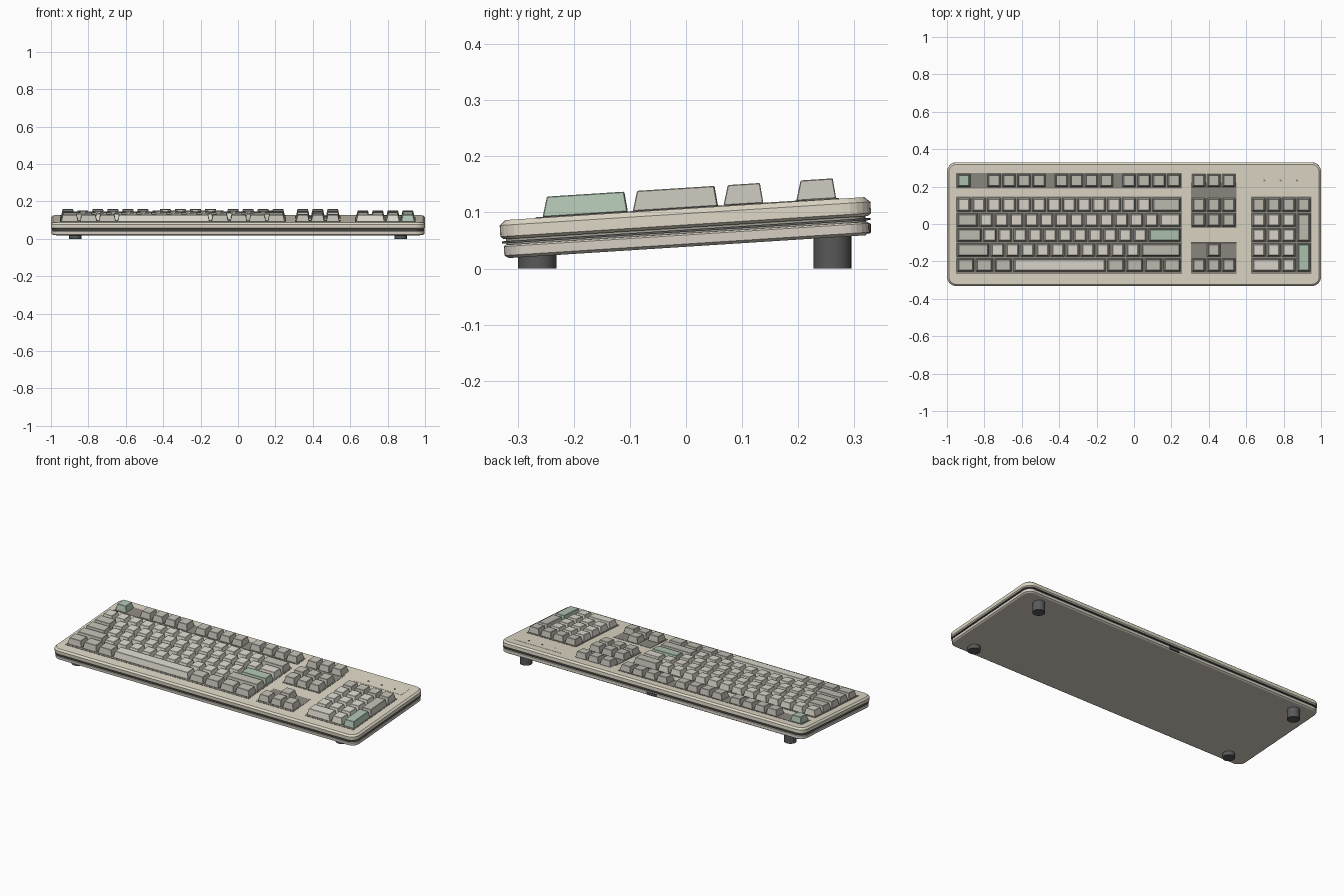
import bpy, bmesh
from math import radians, sin, cos, pi
from mathutils import Matrix, Vector

if "Cube" in bpy.data.objects:
    bpy.data.objects.remove(bpy.data.objects["Cube"])

U = 0.0803                      # key pitch
TOP = 0.107                     # deck height at the middle
PIVOT = Vector((0, 0, 0.07))
TILT = Matrix.Translation(PIVOT) @ Matrix.Rotation(radians(3.65), 4, 'X') @ Matrix.Translation(-PIVOT)


def material(name, rgb):
    m = bpy.data.materials.new(name)
    m.diffuse_color = (*rgb, 1)
    m.use_nodes = True
    m.node_tree.nodes["Principled BSDF"].inputs["Base Color"].default_value = m.diffuse_color
    return m


CASE = material("case_beige", (0.74, 0.69, 0.57))
BASE = material("base_taupe", (0.67, 0.62, 0.54))
SEAM = material("seam_brown", (0.36, 0.34, 0.29))
DARK = material("well_dark", (0.27, 0.25, 0.22))
BLACK = material("rubber_black", (0.10, 0.10, 0.10))
LIGHT = material("key_light", (0.73, 0.70, 0.62))
GREY = material("key_grey", (0.54, 0.52, 0.46))
GREEN = material("key_green", (0.43, 0.55, 0.44))


def finish(name, bm, mat, tilt=True, bevel=0):
    bmesh.ops.recalc_face_normals(bm, faces=bm.faces)
    me = bpy.data.meshes.new(name)
    bm.to_mesh(me)
    bm.free()
    me.materials.append(mat)
    ob = bpy.data.objects.new(name, me)
    bpy.context.collection.objects.link(ob)
    if tilt:
        ob.matrix_world = TILT
    if bevel:
        b = ob.modifiers.new("edge", 'BEVEL')
        b.width, b.segments, b.limit_method = bevel, 1, 'ANGLE'
    return ob


def slab(name, hx, hy, r, rings, mat, steps=6):
    """Rounded rectangle lofted through (inset, height) rings."""
    bm = bmesh.new()
    loops = []
    for inset, z in rings:
        loop, rr = [], r - inset
        for q, (sx, sy) in enumerate(((1, 1), (-1, 1), (-1, -1), (1, -1))):
            for i in range(steps + 1):
                a = (q + i / steps) * pi / 2
                loop.append(bm.verts.new((sx * (hx - r) + rr * cos(a), sy * (hy - r) + rr * sin(a), z)))
        loops.append(loop)
    n = len(loops[0])
    for a, b in zip(loops, loops[1:]):
        for i in range(n):
            bm.faces.new((a[i], a[(i + 1) % n], b[(i + 1) % n], b[i]))
    bm.faces.new(loops[0])
    bm.faces.new(loops[-1])
    return finish(name, bm, mat)


def add_block(bm, x0, x1, y0, y1, z0, z1, ix=0, iy=0, shift=0):
    """Box whose top is inset by ix, iy and moved back by shift."""
    lo = [bm.verts.new((x, y, z0)) for x, y in ((x0, y0), (x1, y0), (x1, y1), (x0, y1))]
    hi = [bm.verts.new((x, y + shift, z1)) for x, y in
          ((x0 + ix, y0 + iy), (x1 - ix, y0 + iy), (x1 - ix, y1 - iy), (x0 + ix, y1 - iy))]
    bm.faces.new(lo[::-1])
    bm.faces.new(hi)
    for i in range(4):
        j = (i + 1) % 4
        bm.faces.new((lo[i], lo[j], hi[j], hi[i]))


def box(name, x0, x1, y0, y1, z0, z1, mat, **kw):
    bm = bmesh.new()
    add_block(bm, x0, x1, y0, y1, z0, z1)
    return finish(name, bm, mat, **kw)


def cylinder(name, x, y, r, z0, z1, mat, tilt, segs=24):
    bm = bmesh.new()
    bmesh.ops.create_cone(bm, cap_ends=True, segments=segs, radius1=r, radius2=r, depth=z1 - z0,
                          matrix=Matrix.Translation((x, y, (z0 + z1) / 2)))
    ob = finish(name, bm, mat, tilt)
    bpy.context.view_layer.objects.active = ob
    ob.select_set(True)
    bpy.ops.object.shade_smooth_by_angle()
    ob.select_set(False)


# Case shells with the dark seam between them
slab("base_shell", 0.996, 0.326, 0.045, [(0.008, 0.039), (0, 0.044), (0, 0.060), (0.003, 0.063)], BASE)
slab("seam_core", 0.99, 0.321, 0.042, [(0, 0.061), (0, 0.076)], SEAM)
slab("seam_strip", 0.997, 0.329, 0.046, [(0, 0.0655), (0, 0.0695)], BLACK)
slab("top_shell", 1.0, 0.331, 0.05, [(0.006, 0.073), (0, 0.078), (0, 0.098), (0.010, TOP)], CASE)

# Dark key wells and the indicator panel
for name, x0, x1, y0, y1 in (("function_well", -0.952, 0.257, 0.193, 0.276),
                             ("main_well", -0.952, 0.257, -0.266, 0.149),
                             ("navigation_well", 0.305, 0.549, -0.018, 0.225),
                             ("arrow_well", 0.305, 0.549, -0.266, -0.098),
                             ("number_pad_well", 0.625, 0.948, -0.266, 0.149)):
    box(name, x0, x1, y0, y1, TOP - 0.003, TOP + 0.0015, DARK)
box("indicator_panel", 0.63, 0.94, 0.197, 0.275, TOP - 0.003, TOP + 0.001, CASE)
for i in range(3):
    cylinder(f"indicator_{i + 1}", 0.697 + 0.087 * i, 0.236, 0.006, TOP - 0.002, TOP + 0.003, DARK, True, 12)

# Key layouts: (block name, left x, row centre, [(material or None for a gap, width, count)])
MAIN, NAV, PAD = -0.950, 0.306, 0.627
ROWS = [0.235, 0.105, 0.024, -0.057, -0.137, -0.218]
LAYOUT = [
    ("function", MAIN, 0, [(GREEN, 1, 1), (None, 1, 1), (GREY, 1, 4), (None, .5, 1), (GREY, 1, 4),
                           (None, .5, 1), (GREY, 1, 4)]),
    ("main", MAIN, 1, [(LIGHT, 1, 13), (GREY, 2, 1)]),
    ("main", MAIN, 2, [(GREY, 1.5, 1), (LIGHT, 1, 12), (LIGHT, 1.5, 1)]),
    ("main", MAIN, 3, [(GREY, 1.75, 1), (LIGHT, 1, 11), (GREEN, 2.25, 1)]),
    ("main", MAIN, 4, [(GREY, 2.25, 1), (LIGHT, 1, 10), (GREY, 2.75, 1)]),
    ("main", MAIN, 5, [(GREY, 1.25, 3), (LIGHT, 6.25, 1), (GREY, 1.25, 4)]),
    ("navigation", NAV, 0, [(GREY, 1, 3)]),
    ("navigation", NAV, 1, [(GREY, 1, 3)]),
    ("navigation", NAV, 2, [(GREY, 1, 3)]),
    ("arrow", NAV, 4, [(None, 1, 1), (GREY, 1, 1)]),
    ("arrow", NAV, 5, [(GREY, 1, 3)]),
    ("number_pad", PAD, 1, [(GREY, 1, 4)]),
    ("number_pad", PAD, 2, [(LIGHT, 1, 3)]),
    ("number_pad", PAD, 3, [(LIGHT, 1, 3), (GREY, 1, 1, 2)]),
    ("number_pad", PAD, 4, [(LIGHT, 1, 3)]),
    ("number_pad", PAD, 5, [(LIGHT, 2, 1), (LIGHT, 1, 1), (GREEN, 1, 1, 2)]),
]
groups = {}
G = 0.0045                      # half the gap between keys
for block, x, row, keys in LAYOUT:
    for mat, w, count, *tall in keys:
        for _ in range(count):
            if mat:
                bm = groups.setdefault((block, mat.name), bmesh.new())
                y0 = ROWS[row] - U / 2
                y1 = y0 + U * (tall[0] if tall else 1)
                add_block(bm, x + G, x + w * U - G, y0 + G, y1 - G, TOP + 0.001, TOP + 0.037, 0.008, 0.007, 0.003)
            x += w * U
for (block, mat), bm in groups.items():
    finish(f"{block}_{mat.replace('key_', '')}_keys", bm, bpy.data.materials[mat], bevel=0.0015)

# Feet and rear cable socket
for side, sx in (("left", -1), ("right", 1)):
    cylinder(f"front_foot_{side}", sx * 0.87, -0.265, 0.034, 0, 0.027, BLACK, False)
    cylinder(f"rear_foot_{side}", sx * 0.87, 0.261, 0.034, 0, 0.060, BLACK, False)
box("cable_socket", -0.035, 0.031, 0.31, 0.330, 0.063, 0.081, BLACK, tilt=False, bevel=0.002)
